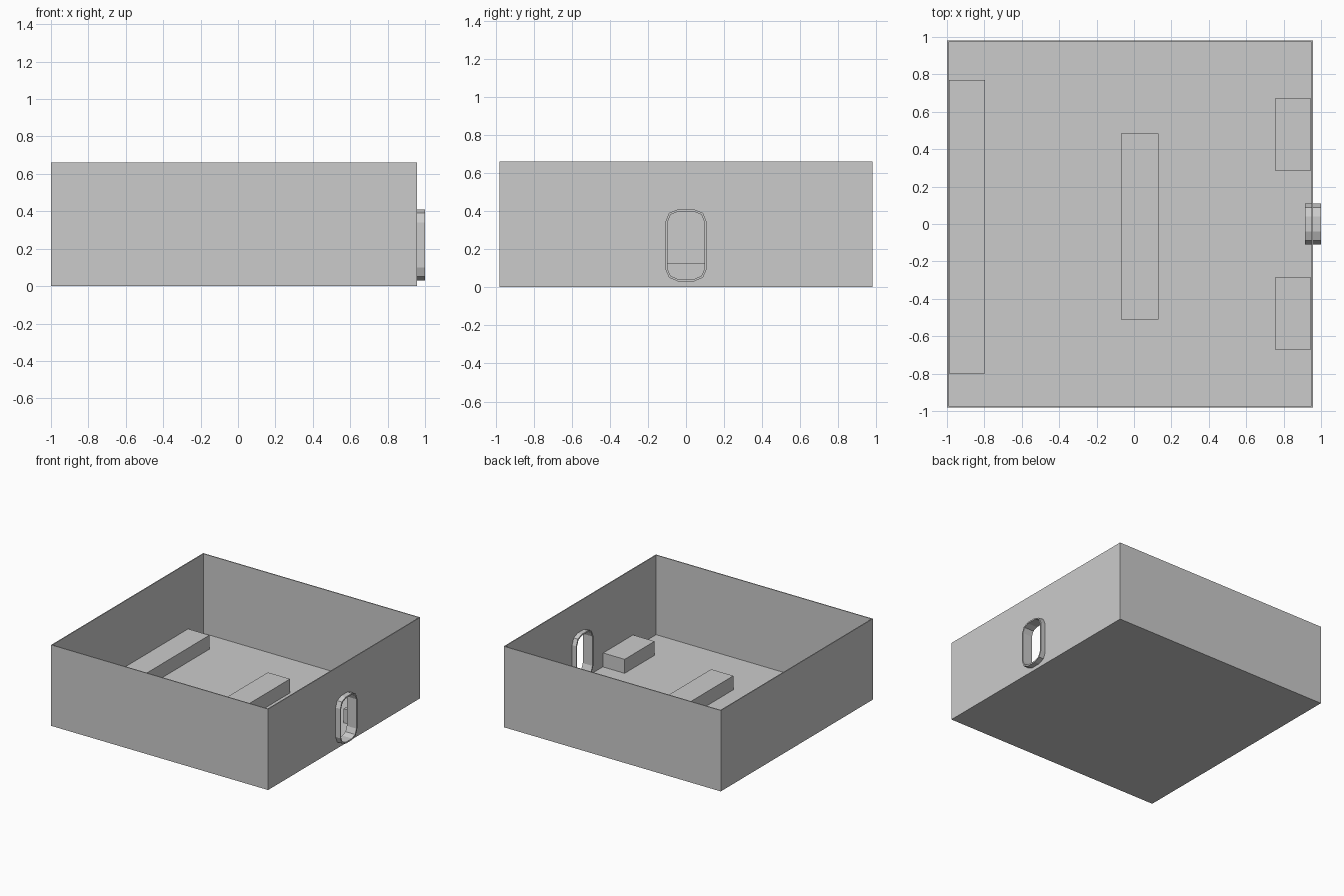
import bpy, bmesh
from math import cos, sin, pi

if "Cube" in bpy.data.objects:
    bpy.data.objects.remove(bpy.data.objects["Cube"])

T = 0.011  # wall and floor thickness


def finish(bm, name):
    bmesh.ops.recalc_face_normals(bm, faces=bm.faces[:])
    mesh = bpy.data.meshes.new(name)
    bm.to_mesh(mesh)
    bm.free()
    obj = bpy.data.objects.new(name, mesh)
    bpy.context.collection.objects.link(obj)
    return obj


def box_bm(x0, x1, y0, y1, z0, z1):
    bm = bmesh.new()
    bmesh.ops.create_cube(bm, size=1)
    for v in bm.verts:
        v.co.x = x1 if v.co.x > 0 else x0
        v.co.y = y1 if v.co.y > 0 else y0
        v.co.z = z1 if v.co.z > 0 else z0
    return bm


def rounded_outline(inset):
    # rounded upright rectangle in the y-z plane, two segments per corner
    r = 0.07 - inset
    corners = [(0.04, 0.34), (-0.04, 0.34), (-0.04, 0.10), (0.04, 0.10)]
    return [(cy + r * cos((q + s / 2) * pi / 2), cz + r * sin((q + s / 2) * pi / 2))
            for q, (cy, cz) in enumerate(corners) for s in range(3)]


def loop(bm, x, inset):
    return [bm.verts.new((x, y, z)) for y, z in rounded_outline(inset)]


def bridge(bm, a, b):
    n = len(a)
    for i in range(n):
        j = (i + 1) % n
        bm.faces.new((a[i], a[j], b[j], b[i]))


# open-topped tray
bm = box_bm(-1, 0.958, -0.98, 0.98, 0, 0.66)
top = max(bm.faces, key=lambda f: f.calc_center_median().z)
bmesh.ops.inset_region(bm, faces=[top], thickness=T)
inner = bmesh.ops.extrude_face_region(bm, geom=[top])
for v in inner["geom"]:
    if isinstance(v, bmesh.types.BMVert):
        v.co.z = T
if top.is_valid:
    bm.faces.remove(top)
tray = finish(bm, "tray")

# cutter for the opening in the right wall
bm = bmesh.new()
a, b = loop(bm, 0.90, 0.006), loop(bm, 1.02, 0.006)
bridge(bm, a, b)
bm.faces.new(a)
bm.faces.new(b)
cutter = finish(bm, "opening_cutter")
cutter.hide_render = True
cutter.hide_set(True)
cut = tray.modifiers.new("opening", 'BOOLEAN')
cut.object = cutter
cut.operation = 'DIFFERENCE'
cut.solver = 'EXACT'

# rim around the opening
bm = bmesh.new()
loops = [loop(bm, x, i) for x, i in ((0.913, 0), (1.0, 0), (1.0, 0.012), (0.913, 0.012))]
for i in range(4):
    bridge(bm, loops[i], loops[(i + 1) % 4])
finish(bm, "opening_rim")

# raised blocks on the floor
for name, x0, x1, y0, y1 in (
        ("left_block", -1 + T, -0.797, -0.80, 0.77),
        ("centre_block", -0.07, 0.13, -0.51, 0.485),
        ("back_right_block", 0.753, 0.958 - T, 0.285, 0.67),
        ("front_right_block", 0.753, 0.958 - T, -0.67, -0.285)):
    finish(box_bm(x0, x1, y0, y1, T, 0.125), name)
